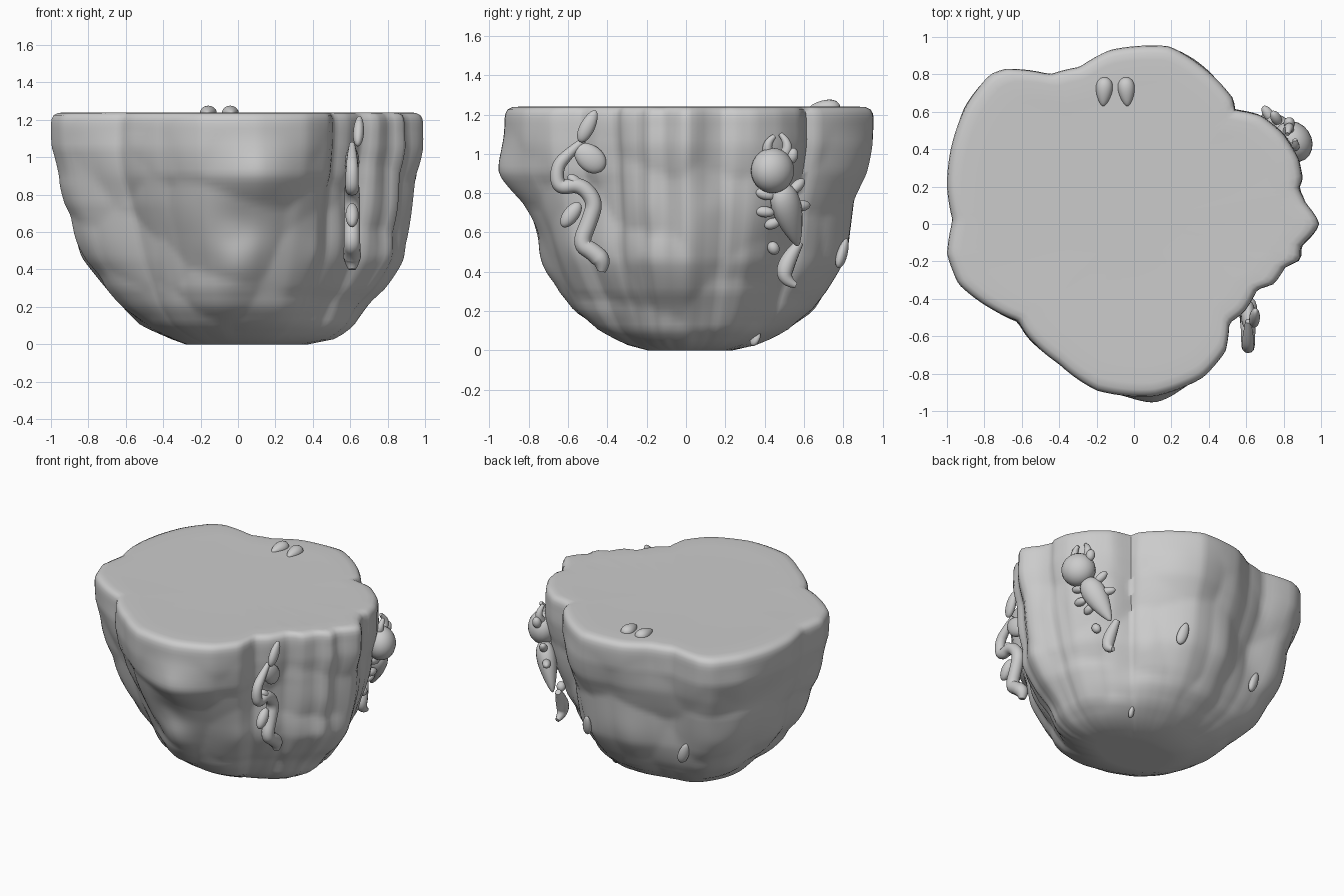
import bpy, bmesh, math
from mathutils import Vector, noise

if "Cube" in bpy.data.objects:
    bpy.data.objects.remove(bpy.data.objects["Cube"])

# Rim outline seen from above
RIM = [(.99, 0), (.975, .04), (.92, .11), (.88, .19), (.90, .24), (.88, .35), (.80, .48), (.68, .58), (.54, .61),
       (.53, .67), (.38, .83), (.19, .95), (0, .95), (-.13, .93), (-.29, .84), (-.45, .80), (-.69, .83),
       (-.77, .80), (-.90, .63), (-.98, .4), (-1, .2), (-.97, .02), (-1, -.16), (-.94, -.32),
       (-.77, -.45), (-.62, -.52), (-.57, -.60), (-.4, -.75), (-.2, -.89), (.11, -.92), (.37, -.82),
       (.49, -.68), (.51, -.53), (.59, -.47), (.66, -.35), (.75, -.32), (.81, -.23), (.89, -.19), (.89, -.12),
       (.97, -.04)]
POLAR = sorted((math.atan2(y, x) % math.tau, math.hypot(x, y)) for x, y in RIM)
POLAR.append((math.tau, POLAR[0][1]))

# Side profiles: share of rim radius at each height for right, back, left, front
ZS = [0, .03, .1, .2, .3, .45, .6, .75, .9, 1.05, 1.15]
SIDES = [[.40, .56, .67, .74, .82, .89, .92, .95, .98, 1, 1],
         [.25, .39, .57, .70, .76, .83, .88, .93, .98, 1, 1],
         [.28, .36, .50, .62, .71, .80, .86, .92, .95, 1, 1],
         [.21, .34, .49, .63, .70, .76, .83, .91, .99, 1, 1]]
# Boulder swellings and hollows: angle, height, amount, width
BUMPS = [(278, .88, .03, .16), (270, .63, -.04, .14), (270, .42, .05, .15), (325, .5, .03, .2),
         (0, .45, .04, .22), (95, .5, .02, .2), (150, .6, .03, .2), (200, .5, .03, .2),
         (225, .2, .02, .25), (130, .25, .03, .25), (45, .33, -.04, .22)]


def lerp_table(xs, ys, x):
    for i in range(len(xs) - 1):
        if x <= xs[i + 1]:
            return ys[i] + (ys[i + 1] - ys[i]) * (x - xs[i]) / (xs[i + 1] - xs[i])
    return ys[-1]


ANG, RAD = zip(*POLAR)


def rim(a):
    return lerp_table(ANG, RAD, a % math.tau)


def soft_rim(a):
    return sum(rim(a + math.radians(d)) for d in range(-21, 22, 7)) / 7


def surface(a, z):
    """Point on the cliff at angle a and height z."""
    w = [max(0, math.cos(a - i * math.pi / 2)) ** 2 for i in range(4)]
    s = sum(k * lerp_table(ZS, p, z) for k, p in zip(w, SIDES))
    t = min(1, .35 + .65 * z)
    r = (soft_rim(a) * (1 - t) + rim(a) * t) * s
    fade = min(1, max(0, (1.15 - z) / .3)) * min(1, z / .12)
    p = Vector((r * math.cos(a), r * math.sin(a), z))
    r += fade * .07 * (.42 - noise.voronoi(p * 2.6)[0][0])
    for deg, bz, amt, wid in BUMPS:
        da = (a - math.radians(deg) + math.pi) % math.tau - math.pi
        r += amt * math.exp(-((da * .85) ** 2 + (z - bz) ** 2) / wid ** 2)
    return Vector((r * math.cos(a), r * math.sin(a), z))


def finish(name, bm, angle=60):
    bmesh.ops.recalc_face_normals(bm, faces=bm.faces)
    me = bpy.data.meshes.new(name)
    bm.to_mesh(me)
    bm.free()
    ob = bpy.data.objects.new(name, me)
    bpy.context.collection.objects.link(ob)
    bpy.ops.object.select_all(action='DESELECT')
    ob.select_set(True)
    bpy.context.view_layer.objects.active = ob
    bpy.ops.object.shade_smooth_by_angle(angle=math.radians(angle))
    return ob


# Rock island: stacked rings from the underside, up the cliff, over the rounded rim
N = 200
angles = [math.tau * i / N for i in range(N)]
rows = [[surface(a, 0) * k for a in angles] for k in (.4, .8)]
rows += [[surface(a, 1.18 * i / 44) for a in angles] for i in range(45)]
for k, z in ((.996, 1.205), (.985, 1.225), (.96, 1.237), (.92, 1.24), (.8, 1.238), (.6, 1.236), (.3, 1.235)):
    rows.append([Vector((rim(a) * k * math.cos(a), rim(a) * k * math.sin(a), z)) for a in angles])
bm = bmesh.new()
grid = [[bm.verts.new(p) for p in row] for row in rows]
for lo, hi in zip(grid, grid[1:]):
    for i in range(N):
        j = (i + 1) % N
        bm.faces.new((lo[i], lo[j], hi[j], hi[i]))
bm.faces.new(grid[0][::-1])
bm.faces.new(grid[-1])
finish("rock_island", bm)


def drop(name, a, b, width, depth, out=(1, 0, 0), taper=0.0):
    """Ellipsoid from a to b, flattened along out, narrowing toward b."""
    a, b, out = Vector(a), Vector(b), Vector(out)
    ax = (b - a).normalized()
    side = ax.cross(out).normalized()
    nrm = side.cross(ax)
    half = (b - a).length / 2
    bm = bmesh.new()
    bmesh.ops.create_uvsphere(bm, u_segments=20, v_segments=14, radius=1)
    for v in bm.verts:
        x, y, z = v.co
        k = 1 - taper * (z + 1) / 2
        v.co = (a + b) / 2 + ax * z * half + side * x * width * k + nrm * y * depth * k
    return finish(name, bm, 80)


def tube(name, pts, radii):
    cu = bpy.data.curves.new(name, 'CURVE')
    cu.dimensions = '3D'
    cu.bevel_depth = 1
    cu.bevel_resolution = 4
    cu.use_fill_caps = True
    sp = cu.splines.new('NURBS')
    sp.points.add(len(pts) - 1)
    for p, co, r in zip(sp.points, pts, radii):
        p.co = (*co, 1)
        p.radius = r
    sp.use_endpoint_u = True
    sp.order_u = 3
    ob = bpy.data.objects.new(name, cu)
    bpy.context.collection.objects.link(ob)


# Climbing vine with leaves
vine = [(-.43, .40), (-.42, .45), (-.47, .50), (-.54, .54), (-.49, .66), (-.46, .76), (-.54, .85),
        (-.65, .82), (-.66, .93), (-.60, 1.0), (-.52, 1.07)]
tube("vine_stem", [(.61, y, z) for y, z in vine],
     [.02, .048, .046, .043, .042, .042, .04, .036, .034, .03, .015])
drop("vine_top_leaf", (.64, -.54, 1.06), (.65, -.46, 1.22), .042, .032, taper=.2)
drop("vine_side_leaf", (.61, -.56, 1.04), (.61, -.42, .92), .06, .035, taper=-.2)
drop("vine_low_leaf", (.61, -.63, .63), (.61, -.54, .75), .04, .035)
drop("vine_bud", (.61, -.60, .89), (.61, -.53, .83), .028, .03)

# Small crawling creature on the right-hand cliff
out = (.8, .55, .1)
drop("creature_head", (.85, .44, .80), (.85, .44, 1.03), .115, .10, out)
drop("creature_ear", (.83, .53, .95), (.83, .55, 1.03), .03, .03, out)
tube("creature_horn_left", [(.85, .42, 1.0), (.87, .40, 1.05), (.86, .45, 1.09)], [.028, .026, .012])
tube("creature_horn_right", [(.82, .48, .98), (.84, .55, 1.03), (.82, .48, 1.10)], [.028, .03, .012])
drop("creature_body", (.82, .48, .84), (.68, .57, .53), .11, .09, out, .65)
LEGS = [((.82, .45, .78), (.82, .35, .81)), ((.80, .45, .70), (.80, .35, .71)), ((.76, .48, .66), (.76, .40, .63)),
        ((.78, .53, .80), (.74, .60, .87)), ((.75, .54, .73), (.69, .63, .74))]
for i, (a, b) in enumerate(LEGS):
    drop(f"creature_leg_{i}", a, b, .028, .028, out)
tube("creature_tail", [(.63, .58, .55), (.64, .52, .47), (.65, .49, .36), (.65, .56, .33)],
     [.02, .045, .04, .015])
drop("creature_foot", (.71, .43, .55), (.69, .46, .49), .03, .03, out)

# Leaves stuck to the back of the cliff
for i, (deg, z, s) in enumerate([(73, .49, 1), (124, .43, 1), (48, .06, .5)]):
    p = surface(math.radians(deg), z)
    n = Vector((p.x, p.y, 0)).normalized()
    t = Vector((-n.y, n.x, 0))
    drop(f"cliff_leaf_{i}", p + (t * -.02 + Vector((0, 0, -.07))) * s,
         p + n * .035 + (t * .02 + Vector((0, 0, .08))) * s, .042 * s, .03, n, .3)

# Pair of pebbles on the top
for i, s in enumerate((-1, 1)):
    drop(f"top_pebble_{i}", (-.10 + s * .055, .785, 1.235), (-.10 + s * .065, .63, 1.235), .058, .052, (0, 0, 1), .5)
